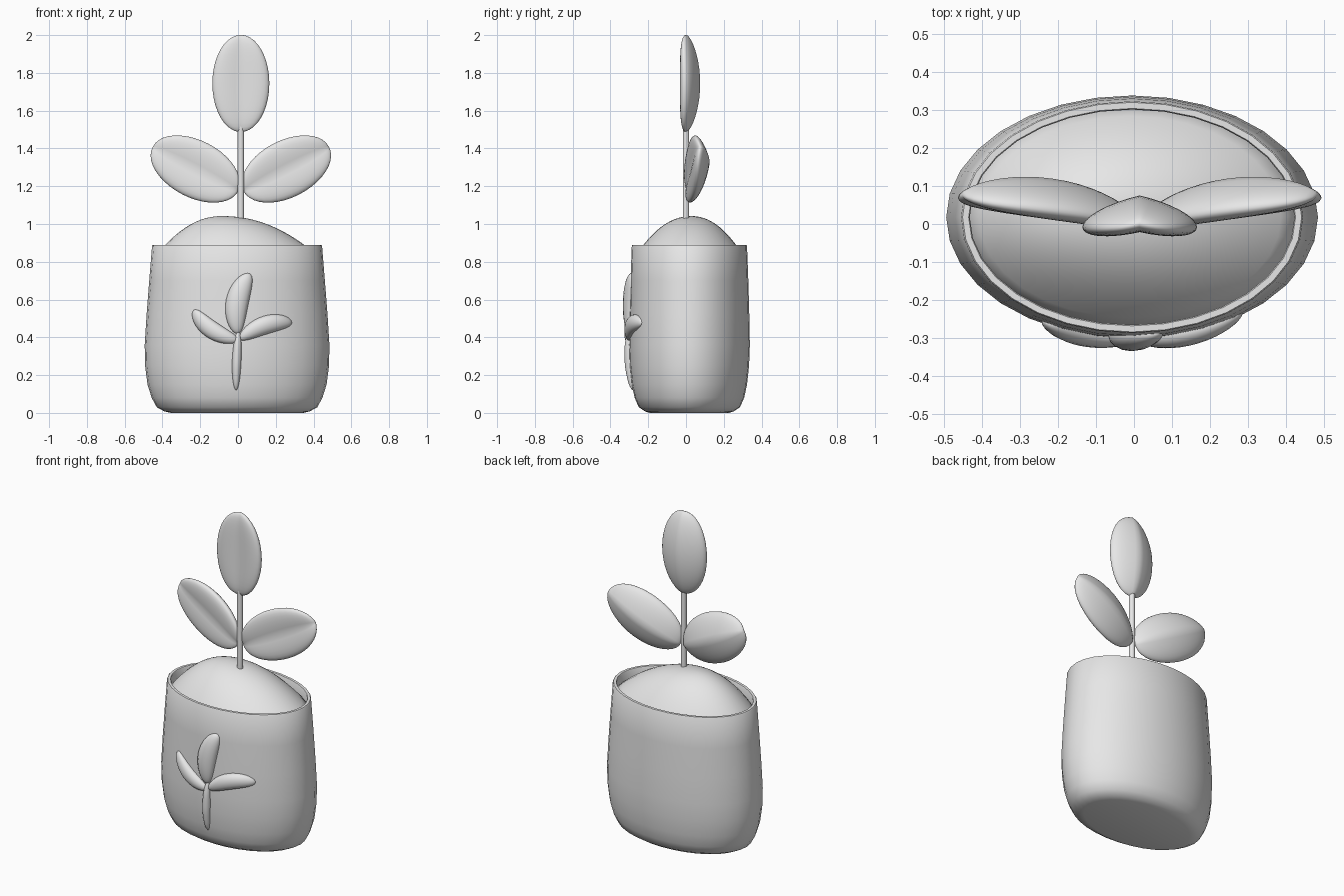
import bpy
import math
from mathutils import Matrix, Vector

cube = bpy.data.objects.get("Cube")
if cube:
    bpy.data.objects.remove(cube, do_unlink=True)

clay = bpy.data.materials.new("plain_grey")
clay.use_nodes = True
GREY = (0.8, 0.8, 0.8, 1)
clay.diffuse_color = GREY
clay.node_tree.nodes["Principled BSDF"].inputs["Base Color"].default_value = GREY

SEG = 32
POT_X, POT_Y = -0.005, 0.018


def loft(name, rings, angle=50):
    """Skin a list of equal rings and close both ends."""
    n = len(rings[0])
    verts = [p for ring in rings for p in ring]
    faces = [(i * n + j, i * n + (j + 1) % n, (i + 1) * n + (j + 1) % n, (i + 1) * n + j)
             for i in range(len(rings) - 1) for j in range(n)]
    faces.append(tuple(reversed(range(n))))
    faces.append(tuple(range(len(verts) - n, len(verts))))
    mesh = bpy.data.meshes.new(name)
    mesh.from_pydata(verts, [], faces)
    mesh.materials.append(clay)
    obj = bpy.data.objects.new(name, mesh)
    bpy.context.collection.objects.link(obj)
    finish(obj, angle)
    return obj


def finish(obj, angle):
    bpy.ops.object.select_all(action='DESELECT')
    obj.select_set(True)
    bpy.context.view_layer.objects.active = obj
    bpy.ops.object.mode_set(mode='EDIT')
    bpy.ops.mesh.select_all(action='SELECT')
    bpy.ops.mesh.normals_make_consistent(inside=False)
    bpy.ops.object.mode_set(mode='OBJECT')
    bpy.ops.object.shade_smooth_by_angle(angle=math.radians(angle))


def oval(z, rx, ry, cx=POT_X, cy=POT_Y):
    return [(cx + rx * math.cos(a), cy + ry * math.sin(a), z)
            for a in (2 * math.pi * j / SEG for j in range(SEG))]


# Pot: outer wall, rim and inner wall
outer = [(0.0, 0.35, 0.21), (0.008, 0.385, 0.235), (0.03, 0.425, 0.268),
         (0.08, 0.452, 0.29), (0.15, 0.474, 0.305), (0.25, 0.487, 0.316),
         (0.36, 0.489, 0.32), (0.52, 0.479, 0.317), (0.7, 0.465, 0.312),
         (0.885, 0.45, 0.305)]
inner = [(0.89, 0.446, 0.302), (0.89, 0.43, 0.286), (0.885, 0.427, 0.283), (0.78, 0.43, 0.286)]
loft("pot", [oval(*r) for r in outer + inner])

# Soil: mound with its peak off to one side
mound = []
for i in range(14):
    r = 1 - i / 13.2
    shift = 1 - r
    mound.append(oval(0.83 + 0.212 * (1 - r ** 2.1), 0.43 * r, 0.287 * r,
                      POT_X - 0.08 * shift, POT_Y + 0.01 * shift))
loft("soil", [oval(0.79, 0.43, 0.287)] + mound, 80)

# Stem
STEM_X = 0.015
bpy.ops.mesh.primitive_cylinder_add(vertices=16, radius=0.017, depth=0.54,
                                    location=(STEM_X, 0, 1.25))
stem = bpy.context.object
stem.name = "stem"
stem.data.materials.append(clay)
finish(stem, 50)


def leaf(name, centre, tilt, yaw):
    """Flattened egg folded along its midrib."""
    bpy.ops.mesh.primitive_uv_sphere_add(segments=32, ring_count=20)
    obj = bpy.context.object
    obj.name = obj.data.name = name
    turn = (Matrix.Translation(centre) @ Matrix.Rotation(yaw, 4, 'Z')
            @ Matrix.Rotation(tilt, 4, 'Y'))
    for v in obj.data.vertices:
        x, y, z = v.co
        fold = 0.027 * (1 - z * z) - 0.035 * abs(x)
        v.co = turn @ Vector((0.151 * x, 0.048 * y + fold, 0.257 * z))
    obj.data.materials.append(clay)
    finish(obj, 60)


leaf("top_leaf", (STEM_X, 0, 1.744), 0, 0)
for side, s in (("left", 1), ("right", -1)):
    leaf(side + "_leaf", (STEM_X + s * 0.24, 0.045, 1.291),
         s * math.radians(63), s * math.radians(8))


def front_y(x, z):
    """Front surface of the pot at a given x and z."""
    for (z0, a0, b0), (z1, a1, b1) in zip(outer, outer[1:]):
        if z0 <= z <= z1:
            t = (z - z0) / (z1 - z0)
            rx, ry = a0 + t * (a1 - a0), b0 + t * (b1 - b0)
            return POT_Y - ry * math.sqrt(max(0, 1 - ((x - POT_X) / rx) ** 2))
    return POT_Y


def relief(name, start, bend, end, width, thick):
    """Curved petal that follows the front of the pot."""
    p0, p1, p2 = Vector(start), Vector(bend), Vector(end)
    rings = []
    for i in range(19):
        u = (1 - math.cos(math.pi * (0.02 + 0.96 * i / 18))) / 2
        mid = p0 * (1 - u) ** 2 + p1 * 2 * u * (1 - u) + p2 * u * u
        along = ((p1 - p0) * (1 - u) + (p2 - p1) * u).normalized()
        across = Vector((-along.y, along.x))
        swell = math.sqrt(4 * u * (1 - u))
        ring = []
        for j in range(16):
            a = 2 * math.pi * j / 16
            p = mid + across * width * swell * math.cos(a)
            ring.append((p.x, front_y(p.x, p.y) + thick * swell * math.sin(a), p.y))
        rings.append(ring)
    loft(name, rings, 70)


# Sprout relief on the pot front
relief("sprout_middle_leaf", (0.0, 0.42), (-0.04, 0.6), (0.065, 0.735), 0.06, 0.037)
relief("sprout_left_leaf", (0.285, 0.475), (0.15, 0.5), (0.01, 0.39), 0.048, 0.036)
relief("sprout_right_leaf", (-0.232, 0.545), (-0.17, 0.42), (0.0, 0.385), 0.046, 0.033)
relief("sprout_stem", (0.003, 0.435), (-0.01, 0.28), (-0.01, 0.12), 0.024, 0.026)
